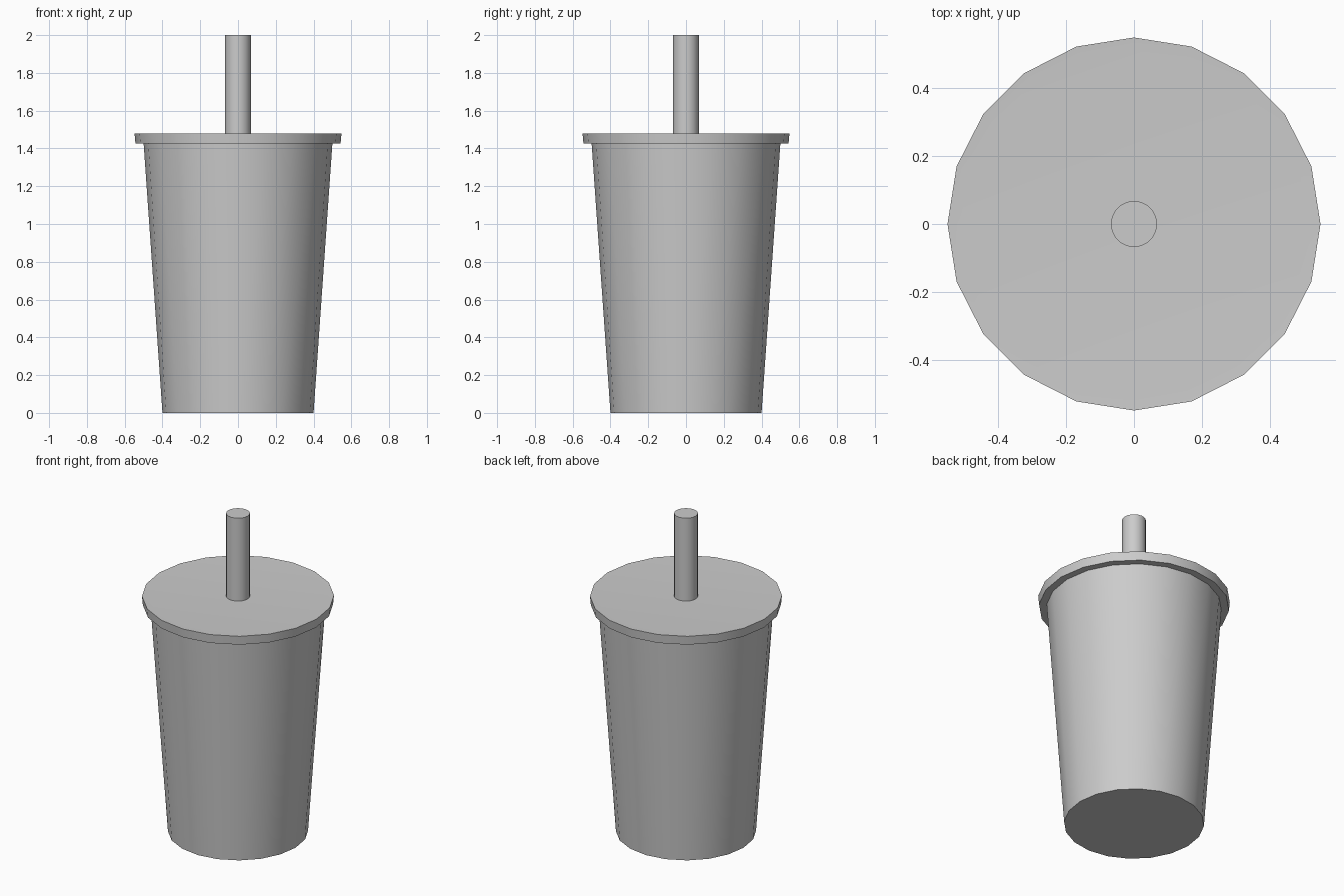
import bpy, bmesh
from math import cos, sin, tau, radians

if "Cube" in bpy.data.objects:
    bpy.data.objects.remove(bpy.data.objects["Cube"])

SIDES = 20


def lathe(name, profile, sides=SIDES):
    """Revolve (radius, z) points about z and cap both ends."""
    bm = bmesh.new()
    rings = [[bm.verts.new((r * cos(tau * i / sides), r * sin(tau * i / sides), z))
              for i in range(sides)] for r, z in profile]
    for a, b in zip(rings, rings[1:]):
        for i in range(sides):
            j = (i + 1) % sides
            bm.faces.new((a[i], a[j], b[j], b[i]))
    bm.faces.new(rings[0][::-1])
    bm.faces.new(rings[-1])
    mesh = bpy.data.meshes.new(name)
    bm.to_mesh(mesh)
    bm.free()
    obj = bpy.data.objects.new(name, mesh)
    bpy.context.collection.objects.link(obj)
    bpy.ops.object.select_all(action='DESELECT')
    obj.select_set(True)
    bpy.context.view_layer.objects.active = obj
    bpy.ops.object.shade_smooth_by_angle(angle=radians(30))
    return obj


# Tapered cup body
lathe("cup", [(0.40, 0), (0.50, 1.43)])
# Overhanging lid with a very slightly raised rim
lathe("lid", [(0.543, 1.425), (0.548, 1.48), (0.51, 1.478)])
# Straw standing in the middle of the lid
lathe("straw", [(0.068, 1.47), (0.068, 2.0)])
